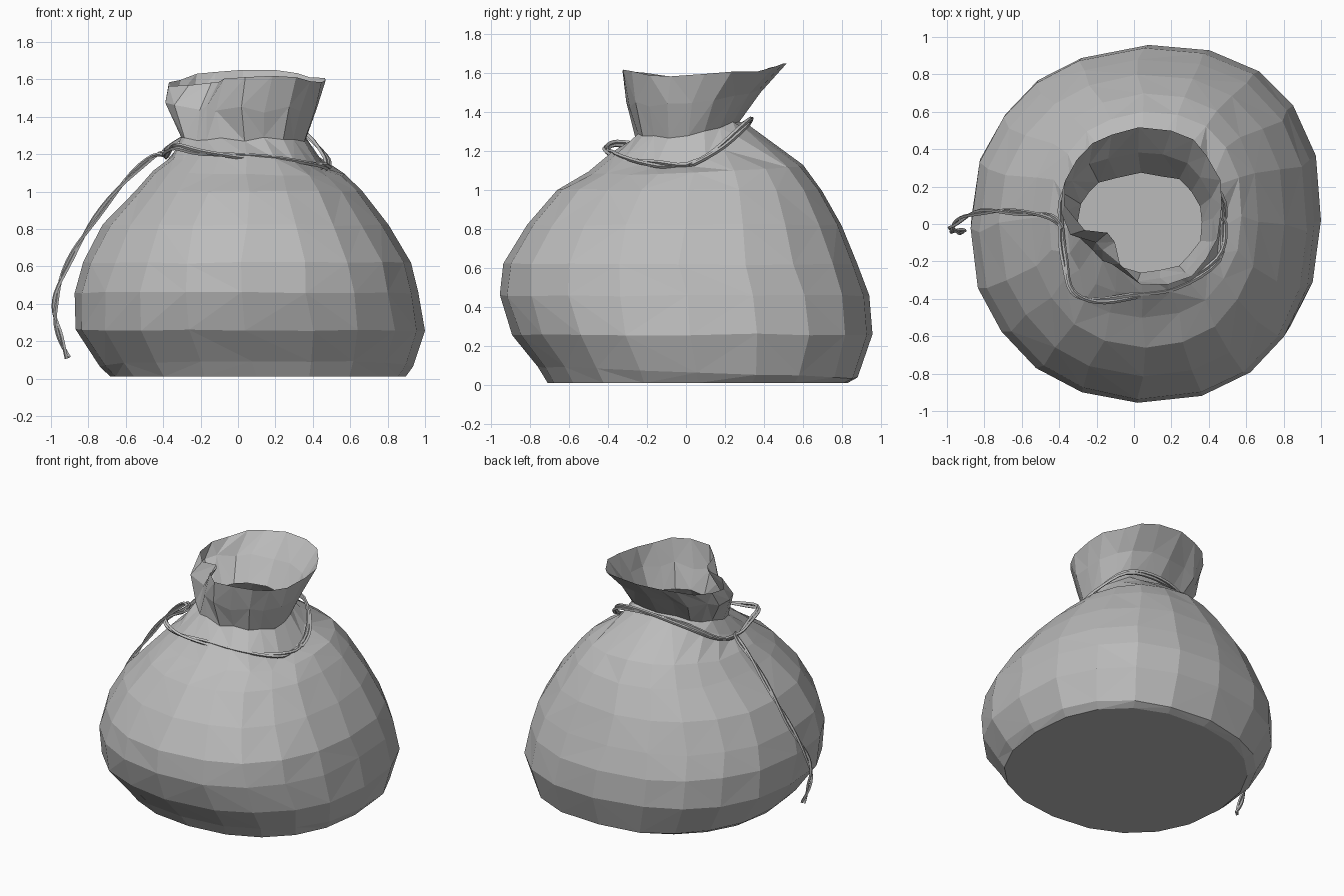
import bpy, bmesh, math, random
from mathutils import Vector

random.seed(4)
cube = bpy.data.objects.get("Cube")
if cube:
    bpy.data.objects.remove(cube)


def material(name, value):
    m = bpy.data.materials.new(name)
    m.use_nodes = True
    m.diffuse_color = (value, value, value, 1)
    m.node_tree.nodes["Principled BSDF"].inputs["Base Color"].default_value = m.diffuse_color
    return m


grey = material("cloth grey", 0.5)
SIDES = 20

# Rings: x min, x max, y min, y max, height, tilt to the left, tilt to the back,
# sag at both sides, pinch at the front right, wobble
rings = [
    (-.69, .89, -.71, .83, .01, 0, 0, 0, 0, 0),
    (-.75, .93, -.76, .88, .065, 0, -.03, 0, 0, .004),
    (-.88, .995, -.89, .955, .26, 0, 0, 0, .01, .005),
    (-.89, .96, -.96, .94, .46, 0, 0, 0, .04, .005),
    (-.845, .92, -.94, .88, .62, 0, 0, 0, .05, .005),
    (-.735, .80, -.82, .80, .82, 0, 0, 0, .05, .005),
    (-.56, .66, -.66, .70, 1.0, 0, 0, 0, .03, .005),
    (-.46, .57, -.50, .60, 1.11, -.01, .02, .01, 0, .005),
    (-.36, .46, -.38, .32, 1.265, -.03, .075, .11, 0, .005),
    (-.31, .36, -.26, .27, 1.32, 0, .04, .03, .1, .014),
    (-.41, .42, -.31, .38, 1.47, 0, .03, .01, .4, .018),
    (-.40, .465, -.35, .515, 1.63, .01, .02, .05, .55, .01),
]


def ring_point(i, x0, x1, y0, y1, z, tx, ty, sag, pinch, wob):
    a = math.tau * i / SIDES + random.uniform(-3, 3) * wob
    c, s = math.cos(a), math.sin(a)
    diag, cross = (c + s) / math.sqrt(2), (s - c) / math.sqrt(2)
    pleat = wob * (.7 if i % 2 else -.7) + random.uniform(-wob, wob)
    r = 1 + pleat / (x1 - x0)
    r += .03 * max(0, diag) ** 4 - .04 * max(0, cross) ** 4 - pinch * max(0, -diag) ** 6
    square = [math.copysign(abs(v) ** .88, v) * r for v in (c, s)]
    return ((x0 + x1) / 2 + (x1 - x0) / 2 * square[0],
            (y0 + y1) / 2 + (y1 - y0) / 2 * square[1],
            z + tx * c + ty * s - sag * c * c + random.uniform(-wob, wob))


# Cloth sack: a loft through the rings, open at the mouth
bm = bmesh.new()
loops = [[bm.verts.new(ring_point(i, *ring)) for i in range(SIDES)] for ring in rings]
bm.faces.new(loops[0][::-1])
for low, high in zip(loops, loops[1:]):
    for i in range(SIDES):
        j = (i + 1) % SIDES
        a, b, c, d = low[i], low[j], high[j], high[i]
        # Irregular triangles give the crumpled facets
        if random.random() < .5:
            bm.faces.new((a, b, c))
            bm.faces.new((a, c, d))
        else:
            bm.faces.new((a, b, d))
            bm.faces.new((b, c, d))
mesh = bpy.data.meshes.new("sack")
bm.to_mesh(mesh)
bm.free()
mesh.materials.append(grey)
sack = bpy.data.objects.new("sack", mesh)
bpy.context.collection.objects.link(sack)


def smooth_path(points, closed, steps=4):
    """Catmull-Rom samples through the points."""
    p = [Vector(q) for q in points]
    n = len(p)
    at = (lambda k: p[k % n]) if closed else (lambda k: p[max(0, min(n - 1, k))])
    out = []
    for k in range(n if closed else n - 1):
        a, b, c, d = (at(k + o) for o in (-1, 0, 1, 2))
        for t in (s / steps for s in range(steps)):
            out.append(b + .5 * t * (c - a + t * (2 * a - 5 * b + 4 * c - d
                                                 + t * (3 * (b - c) + d - a))))
    return out if closed else out + [p[-1]]


def cord(name, points, closed, gap, thick, turns=3):
    """Two thin strands twisted around one path."""
    path = smooth_path(points, closed)
    n = len(path)
    curve = bpy.data.curves.new(name, "CURVE")
    curve.dimensions = "3D"
    curve.bevel_depth = thick
    curve.bevel_resolution = 0
    curve.use_fill_caps = True
    for phase in (0, math.pi):
        spline = curve.splines.new("POLY")
        spline.points.add(n - 1)
        spline.use_cyclic_u = closed
        spline.use_smooth = False
        for k, q in enumerate(path):
            ahead = path[(k + 1) % n] if closed else path[min(k + 1, n - 1)]
            behind = path[k - 1] if closed else path[max(k - 1, 0)]
            tangent = (ahead - behind).normalized()
            u = tangent.cross(Vector((0, 1, .3))).normalized()
            v = tangent.cross(u)
            a = math.tau * turns * k / n + phase
            off = (u * math.cos(a) + v * math.sin(a)) * gap
            spline.points[k].co = (*(q + off), 1)
    curve.materials.append(grey)
    obj = bpy.data.objects.new(name, curve)
    bpy.context.collection.objects.link(obj)
    bpy.ops.object.select_all(action="DESELECT")
    obj.select_set(True)
    bpy.context.view_layer.objects.active = obj
    bpy.ops.object.convert(target="MESH")


# Cord tied around the neck
cord("neck_cord", [
    (.48, 0, 1.13), (.45, -.19, 1.14), (.22, -.34, 1.17), (0, -.385, 1.19),
    (-.2, -.41, 1.21), (-.33, -.36, 1.24), (-.37, -.2, 1.22), (-.39, -.03, 1.19),
    (-.37, .16, 1.23), (-.2, .28, 1.32), (.06, .33, 1.36), (.32, .3, 1.33),
    (.46, .15, 1.2)], True, .01, .011)

# Loose end hanging down the side
cord("hanging_cord", [
    (-.38, -.02, 1.2), (-.45, .04, 1.19), (-.6, .06, 1.06), (-.76, .07, .86),
    (-.88, .05, .67), (-.96, 0, .49), (-.98, -.03, .35), (-.95, -.04, .22),
    (-.91, -.04, .11)], False, .009, .01)
